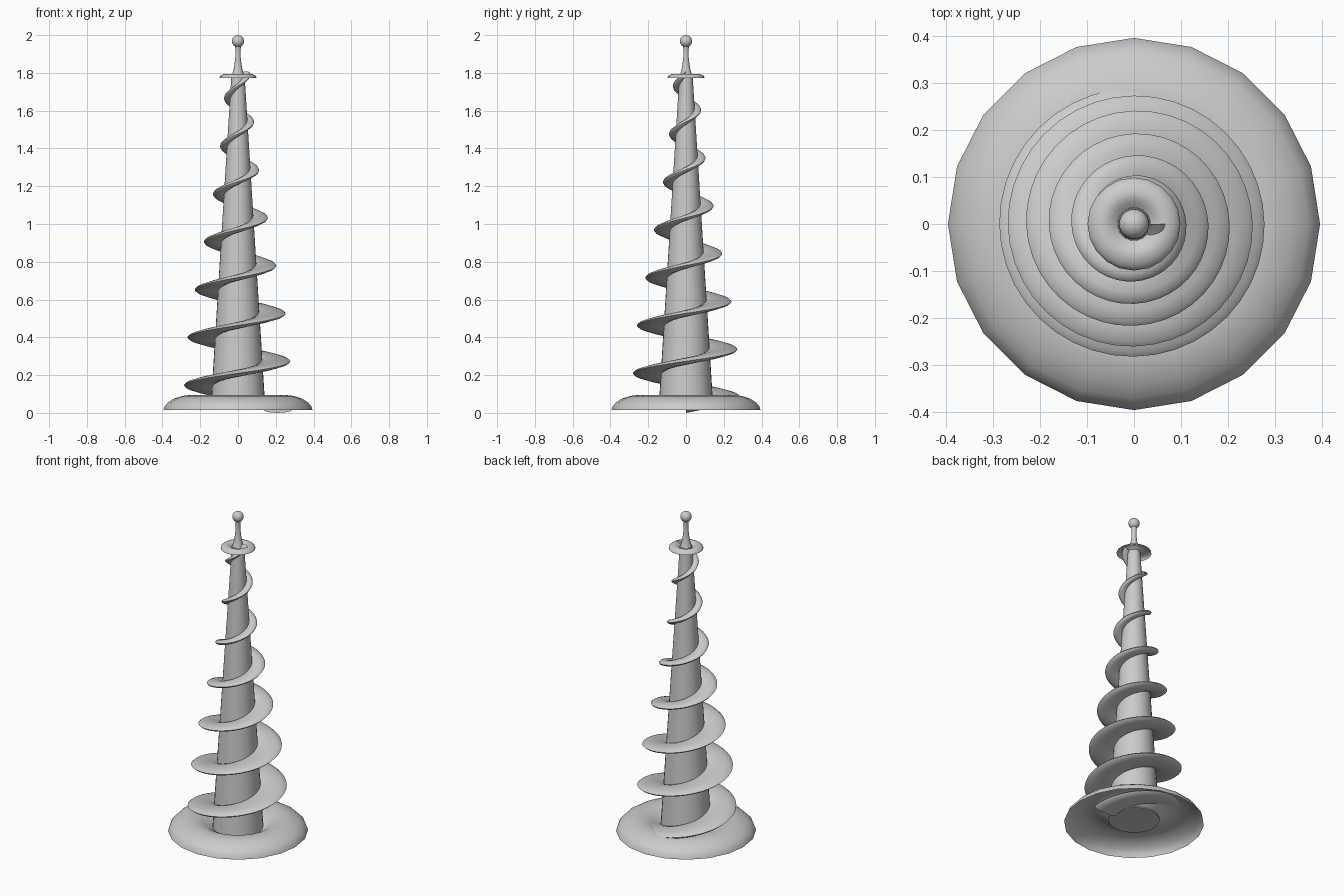
import bpy, bmesh
from math import sin, cos, pi, radians

if "Cube" in bpy.data.objects:
    bpy.data.objects.remove(bpy.data.objects["Cube"])


def finish(name, bm):
    bmesh.ops.recalc_face_normals(bm, faces=bm.faces)
    me = bpy.data.meshes.new(name)
    bm.to_mesh(me)
    bm.free()
    ob = bpy.data.objects.new(name, me)
    bpy.context.collection.objects.link(ob)
    bpy.ops.object.select_all(action='DESELECT')
    ob.select_set(True)
    bpy.context.view_layer.objects.active = ob
    bpy.ops.object.shade_smooth_by_angle(angle=radians(40))
    return ob


def skin(bm, rings, closed=True):
    """Bridge consecutive rings of vertices with quads."""
    n = len(rings[0])
    for a, b in zip(rings, rings[1:]):
        for i in range(n if closed else n - 1):
            j = (i + 1) % n
            bm.faces.new((a[i], a[j], b[j], b[i]))


def lathe(name, profile, sides, cap_bottom=False, cap_top=False):
    """Revolve (radius, height) points around z."""
    bm = bmesh.new()
    rings = [[bm.verts.new((r * cos(2 * pi * i / sides), r * sin(2 * pi * i / sides), z))
              for i in range(sides)] for r, z in profile]
    skin(bm, rings)
    if cap_bottom:
        bm.faces.new(rings[0])
    if cap_top:
        bm.faces.new(rings[-1])
    return finish(name, bm)


def interp(vals, t):
    i = min(int(t), len(vals) - 2)
    return vals[i] + (vals[i + 1] - vals[i]) * (t - i)


# Hollow ring-shaped foot, and a quarter-size copy as the top collar
foot = [(.395, .015), (.388, .036), (.37, .056), (.338, .076), (.30, .089),
        (.26, .094), (.22, .086), (.18, .066), (.155, .048), (.135, .036)]
lathe("base", foot, 20)
lathe("collar", [(r * .25, 1.773 + (z - .015) * .27) for r, z in foot], 20)

# Tapered central column
lathe("column", [(.144, .036), (.035, 1.785)], 32, True, True)

# Finial with flared neck and ball
ball = [(.032 * cos(a), 1.968 + .032 * sin(a))
        for a in [radians(-60 + 14.9 * k) for k in range(11)]]
lathe("finial", [(.036, 1.776), (.030, 1.795), (.023, 1.82), (.018, 1.85), (.014, 1.885),
                 (.013, 1.915)] + ball, 24, True, True)

# Spiral blade: lens cross-section swept up the column for seven turns
outer = [.290, .286, .285, .277, .268, .252, .229, .203, .181,
         .158, .133, .111, .095, .085, .074, .066]  # radius per half turn
outer = [.291, .286] + outer[3:]
turns, per_turn, pitch, n = 7, 40, .2535, 12
bm = bmesh.new()
rings = []
for s in range(turns * per_turn + 1):
    t = s / per_turn
    th = 2 * pi * t
    zc = .02 + pitch * t
    ro = interp(outer, t * 2)
    ri = .144 - .109 * (zc - .036) / 1.75 - .015
    mid, half = (ro + ri) / 2, (ro - ri) / 2
    thick = .02 - .006 * t / turns
    ring = []
    for k in range(n):
        a = 2 * pi * k / n
        r = mid + half * cos(a)
        ring.append(bm.verts.new((r * cos(th), r * sin(th), zc + thick * sin(a))))
    rings.append(ring)
skin(bm, rings)
bm.faces.new(rings[0])
bm.faces.new(rings[-1])
finish("spiral_blade", bm)
